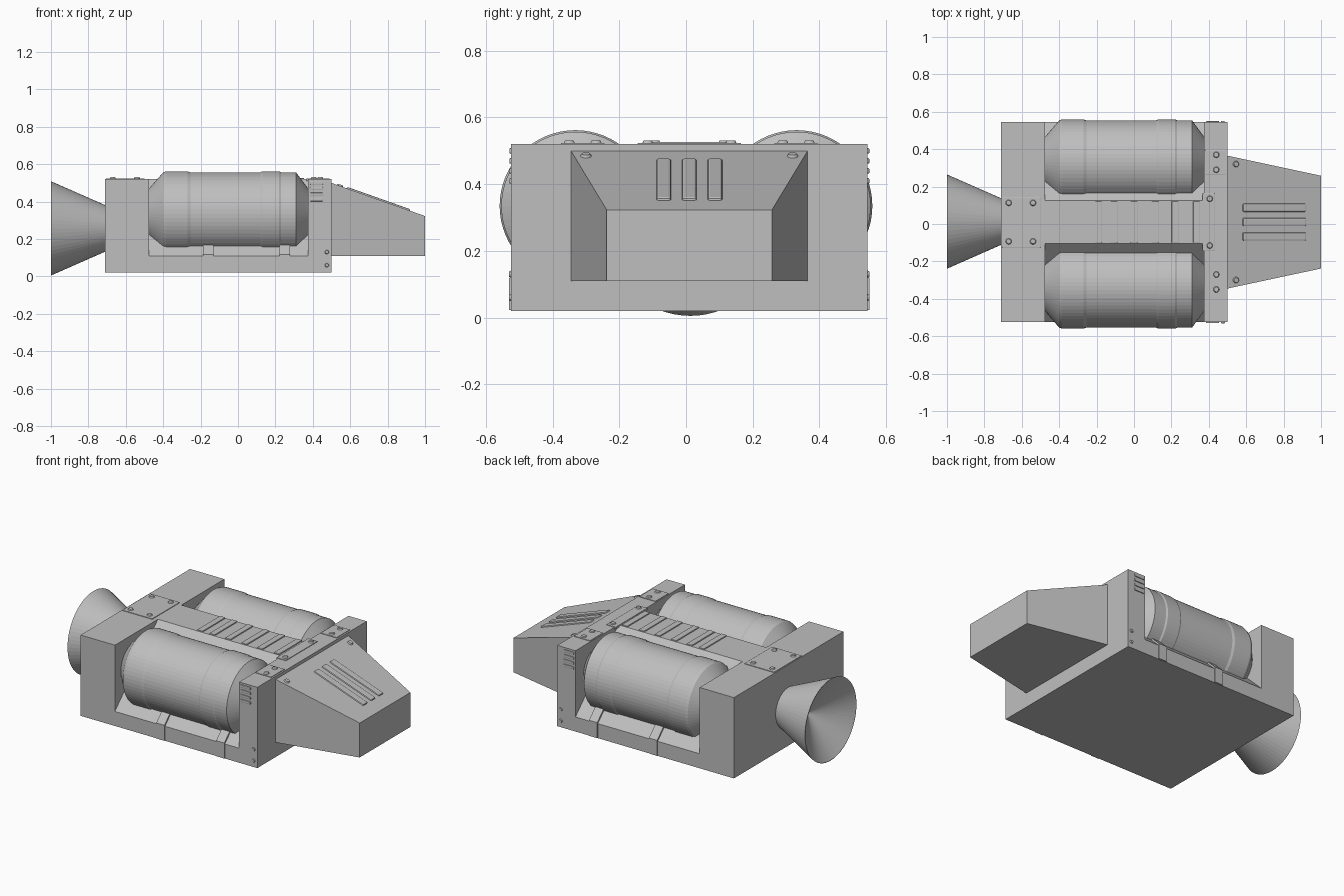
import bpy, bmesh, math
from mathutils import Matrix, Vector

if "Cube" in bpy.data.objects:
    bpy.data.objects.remove(bpy.data.objects["Cube"])

CY = 0.01          # centre line of the hull
grey = bpy.data.materials.new("hull grey")
grey.diffuse_color = (0.52, 0.52, 0.52, 1)
grey.use_nodes = True
grey.node_tree.nodes["Principled BSDF"].inputs["Base Color"].default_value = grey.diffuse_color


def finish(name, bm):
    bmesh.ops.recalc_face_normals(bm, faces=bm.faces)
    me = bpy.data.meshes.new(name)
    bm.to_mesh(me)
    bm.free()
    me.materials.append(grey)
    ob = bpy.data.objects.new(name, me)
    bpy.context.collection.objects.link(ob)
    return ob


def box(name, x0, x1, y0, y1, z0, z1, bevel=0):
    bm = bmesh.new()
    bmesh.ops.create_cube(bm, size=1)
    bmesh.ops.scale(bm, vec=(x1 - x0, y1 - y0, z1 - z0), verts=bm.verts)
    bmesh.ops.translate(bm, vec=((x0 + x1) / 2, (y0 + y1) / 2, (z0 + z1) / 2), verts=bm.verts)
    ob = finish(name, bm)
    if bevel:
        mod = ob.modifiers.new("bevel", 'BEVEL')
        mod.width = bevel
        mod.segments = 2
    return ob


def loft(name, rings):
    """Skin closed rings of equal length and cap both ends."""
    bm = bmesh.new()
    vs = [[bm.verts.new(p) for p in r] for r in rings]
    n = len(vs[0])
    for a, b in zip(vs, vs[1:]):
        for i in range(n):
            bm.faces.new((a[i], a[(i + 1) % n], b[(i + 1) % n], b[i]))
    bm.faces.new(vs[0])
    bm.faces.new(vs[-1])
    return finish(name, bm)


def prism(name, profile, x0, x1):
    return loft(name, [[(x, y, z) for y, z in profile] for x in (x0, x1)])


def lathe(name, profile, cy, cz, n=64):
    """Revolve (x, radius) points about an axis along x; zero radius ends close."""
    bm = bmesh.new()
    vs = [bm.verts.new((x, cy + r, cz)) for x, r in profile]
    edges = [bm.edges.new(p) for p in zip(vs, vs[1:])]
    bmesh.ops.spin(bm, geom=vs + edges, cent=(0, cy, cz), axis=(1, 0, 0),
                   angle=2 * math.pi, steps=n, use_merge=True)
    bmesh.ops.remove_doubles(bm, verts=bm.verts, dist=1e-5)
    return finish(name, bm)


def rivet(name, pos, normal=(0, 0, 1), r=0.017, h=0.008):
    bm = bmesh.new()
    bmesh.ops.create_cone(bm, cap_ends=True, segments=16, radius1=r, radius2=r * 0.75, depth=h)
    rot = Vector((0, 0, 1)).rotation_difference(Vector(normal)).to_matrix().to_4x4()
    off = Vector(pos) + Vector(normal).normalized() * h * 0.45
    bmesh.ops.transform(bm, matrix=Matrix.Translation(off) @ rot, verts=bm.verts)
    return finish(name, bm)


# Hull: solid end blocks and a middle frame with sloped sides for the tanks
W, S, TOP, LEDGE = 0.535, 0.115, 0.52, 0.11
box("rear_block", -0.71, -0.475, CY - W, CY + W, 0.02, TOP)
box("front_block", 0.375, 0.50, CY - W, CY + W, 0.02, TOP)
half = [(W, 0.02), (W, LEDGE), (S, TOP)]
prism("middle_frame", [(CY + y, z) for y, z in half] + [(CY - y, z) for y, z in reversed(half)],
      -0.475, 0.375)

# Tapered cabin
def cabin_ring(x, w, top):
    return [(x, CY - w, 0.11), (x, CY + w, 0.11), (x, CY + w, top), (x, CY - w, top)]

loft("cabin", [cabin_ring(0.50, 0.355, 0.50), cabin_ring(1.0, 0.248, 0.323)])

# Cabin roof ribs and rivets, tilted with the roof
tilt = math.atan2(0.177, 0.5)
roof_n = (math.sin(tilt), 0, math.cos(tilt))
for i in (-1, 0, 1):
    rib = box("cabin_rib", -0.18, 0.18, -0.022, 0.022, -0.01, 0.008, 0.007)
    rib.rotation_euler = (0, tilt, 0)
    rib.location = (0.75, CY + i * 0.077, 0.50 - 0.25 * math.tan(tilt))
for s in (-1, 1):
    rivet("cabin_rivet", (0.545, CY + s * 0.31, 0.50 - 0.045 * math.tan(tilt)), roof_n)

# Engine nozzle with a hollow cone inside
lathe("nozzle", [(-0.70, 0), (-0.70, 0.12), (-1.0, 0.252), (-1.0, 0.247), (-0.84, 0)], 0.013, 0.257)

# Tanks with chamfered ends and raised bands
R, B = 0.222, 0.227
tank = [(-0.475, 0), (-0.475, 0.135), (-0.40, R), (-0.385, B), (-0.27, B), (-0.255, R),
        (0.12, R), (0.13, B), (0.22, B), (0.23, R), (0.31, R), (0.375, 0.135), (0.375, 0)]
for s in (-1, 1):
    lathe("tank", tank, s * 0.332, 0.335)

# Straps on the slopes, side plates, side vents and bolts
slope = Vector((W - S, LEDGE - TOP)).normalized()
for s in (-1, 1):
    y_side = CY + s * W
    for x in (-0.16, 0.25):
        # strap runs down the slope, over the ledge and down the side
        pts = [(W - 0.09, LEDGE + 0.088), (W - 0.085, LEDGE + 0.098),
               (W + 0.006, LEDGE + 0.008), (W + 0.006, 0.022), (W - 0.01, 0.022), (W - 0.01, LEDGE)]
        prism("tank_strap", [(CY + s * y, z) for y, z in pts], x - 0.028, x + 0.028)
    for k in range(4):
        z = 0.41 + k * 0.03
        box("side_vent", 0.385, 0.455, y_side - 0.005, y_side + 0.005, z - 0.008, z + 0.008, 0.003)
    for z in (0.06, 0.13):
        rivet("side_bolt", (0.475, y_side, z), (0, s, 0), 0.011, 0.006)

# Top plates with rivets
def plate(name, x0, x1, y0, y1, rivets_x, inset):
    box(name, x0, x1, y0, y1, TOP - 0.01, TOP + 0.004, 0.002)
    for x in rivets_x:
        for y in (y0 + inset, y1 - inset):
            rivet(name + "_rivet", (x, y, TOP + 0.003))

plate("rear_plate", -0.705, -0.50, CY - 0.135, CY + 0.135, (-0.67, -0.54), 0.032)
plate("centre_plate", 0.365, 0.43, CY - 0.155, CY + 0.155, (0.405,), 0.03)
for s in (-1, 1):
    y = CY + s * 0.32
    plate("side_plate", 0.38, 0.49, y - 0.065, y + 0.065, (0.44,), 0.025)

# Cross ribs along the spine
for x in (-0.19, -0.107, 0.0, 0.112, 0.22, 0.335):
    box("spine_rib", x - 0.019, x + 0.019, CY - S + 0.003, CY + S - 0.003, TOP - 0.01, TOP + 0.007, 0.004)
